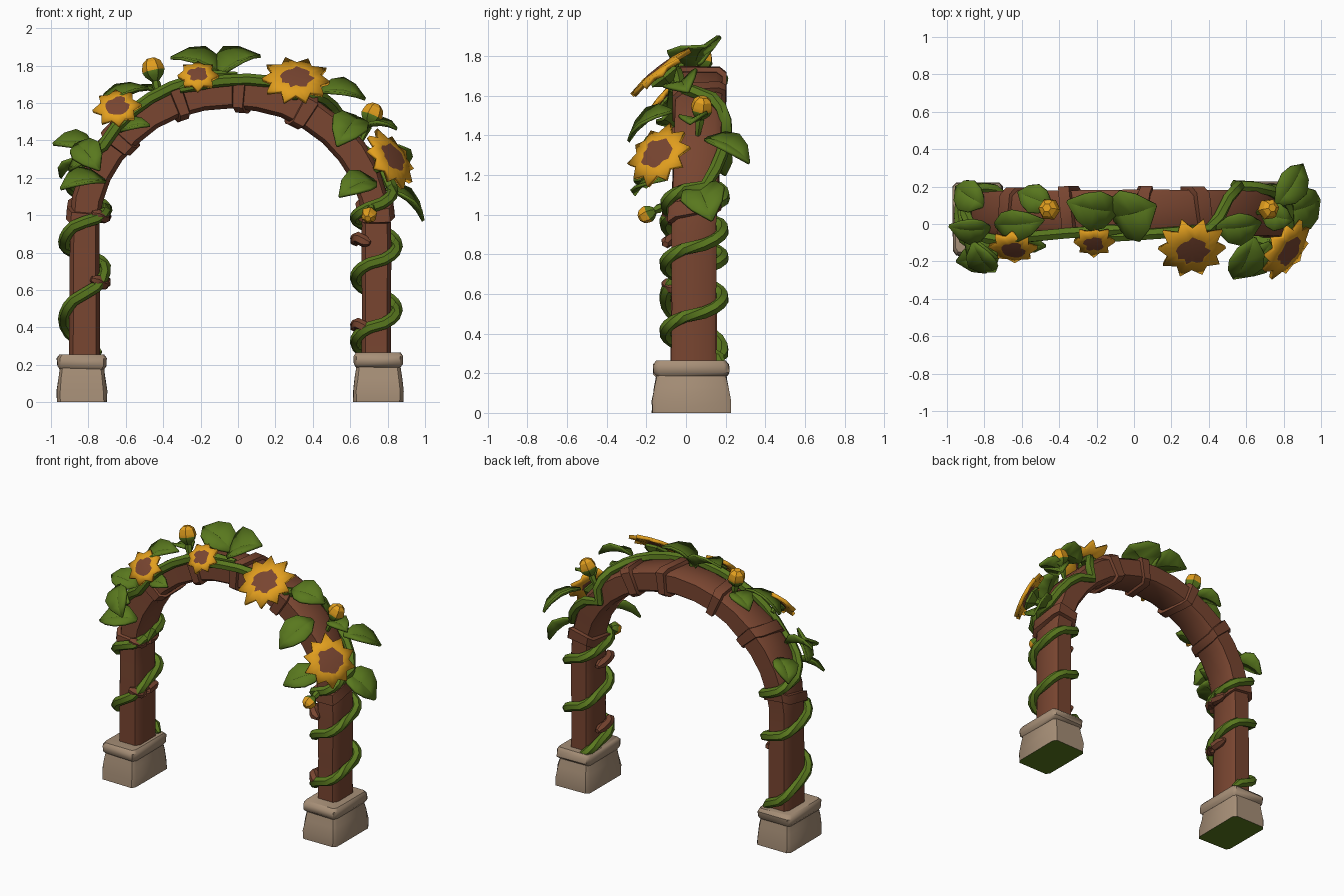
import bpy, bmesh, random
from math import sin, cos, pi, radians, copysign
from mathutils import Vector as V

random.seed(4)
if "Cube" in bpy.data.objects:
    bpy.data.objects.remove(bpy.data.objects["Cube"])


def material(name, r, g, b):
    m = bpy.data.materials.new(name)
    m.use_nodes = True
    m.diffuse_color = (r, g, b, 1)
    m.node_tree.nodes["Principled BSDF"].inputs["Base Color"].default_value = (r, g, b, 1)
    return m


WOOD = material("brown_wood", .19, .06, .03)
GREEN = material("leaf_green", .1, .188, .013)
YELLOW = material("petal_yellow", .76, .345, .013)
STONE = material("warm_stone", .385, .275, .185)


def finish(name, bm, mats, thick=0, angle=32):
    """Turn a bmesh into a shaded object, optionally thickened."""
    bmesh.ops.recalc_face_normals(bm, faces=bm.faces)
    mesh = bpy.data.meshes.new(name)
    bm.to_mesh(mesh)
    bm.free()
    for m in mats:
        mesh.materials.append(m)
    ob = bpy.data.objects.new(name, mesh)
    bpy.context.scene.collection.objects.link(ob)
    bpy.ops.object.select_all(action='DESELECT')
    ob.select_set(True)
    bpy.context.view_layer.objects.active = ob
    bpy.ops.object.shade_smooth_by_angle(angle=radians(angle))
    if thick:
        mod = ob.modifiers.new("thickness", 'SOLIDIFY')
        mod.thickness, mod.offset = thick, 0


def loft(name, rings, mats, rule=None, angle=32):
    """Skin a row of equal rings and cap both ends."""
    bm = bmesh.new()
    rows = [[bm.verts.new(p) for p in ring] for ring in rings]
    for a, b in zip(rows, rows[1:]):
        for i in range(len(a)):
            j = (i + 1) % len(a)
            bm.faces.new((a[i], a[j], b[j], b[i]))
    bm.faces.new(rows[0])
    bm.faces.new(rows[-1])
    if rule:
        for f in bm.faces:
            f.material_index = rule(f.calc_center_median())
    finish(name, bm, mats, angle=angle)


# Arch path: u < 0 is the left post, 0..pi the bow, u > pi the right post
SPRING = .95


def path(u, a, gap=0, power=.35):
    t = min(max(u, 0), pi)
    drop = min(u, 0) + min(pi - u, 0)
    centre = V((-.04 + .78 * cos(t), .04 + .03 * sin(t), SPRING + .7 * sin(t) + drop))
    c, s = (copysign(abs(f(a)) ** power, f(a)) for f in (cos, sin))
    out = V((cos(t), 0, sin(t)))
    return centre + out * c * (.083 + gap) + V((0, s * (.118 + gap), 0))


def section(u, gap=0, tilt=0):
    angles = [pi / 8 + k * pi / 4 for k in range(8)]
    return [path(u + tilt * sin(a), a, gap) for a in angles]


stations = [-.75, -.4, -.15] + [k * pi / 16 for k in range(17)] + [pi + .15, pi + .4, pi + .75]
loft("wooden_arch", [section(u, random.uniform(-.004, .005)) for u in stations], [WOOD], angle=40)

# Bark bands round the arch
for i, (u, half, tilt) in enumerate([
        (.12, .06, .06), (1.07, .055, .04), (1.48, .045, -.04),
        (1.95, .045, .03), (2.42, .055, -.04), (pi - .1, .05, -.06)]):
    rings = [(u - half, -.01), (u - half * .8, .02), (u + half * .8, .02), (u + half, -.01)]
    loft(f"bark_band_{i + 1}", [section(w, g, tilt) for w, g in rings], [WOOD], angle=40)


# Stone feet with mossy undersides
def block(name, x, levels):
    rings = []
    for z, hx, hy in levels:
        ring = []
        for k in range(8):
            a = pi / 8 + k * pi / 4
            c, s = (copysign(abs(f(a)) ** .16, f(a)) for f in (cos, sin))
            wob = random.uniform(.98, 1.02)
            ring.append(V((x + c * hx * wob, .027 + s * hy * wob, z)))
        rings.append(ring)
    loft(name, rings, [STONE, GREEN], lambda c: int(c.z < .002), angle=45)


for side, x, lift in (("left", .75, .01), ("right", -.835, 0)):
    block(side + "_foot", x, [(0, .135, .2), (.06, .136, .2), (.13, .128, .19), (.2, .117, .175)])
    block(side + "_foot_collar", x, [(.175 + lift, .12, .175), (.195 + lift, .134, .193),
                                     (.235 + lift, .134, .192), (.255 + lift, .12, .176)])


# Climbing vines and twigs: tubes following (u, wrap angle) keys around the arch
def tube(name, pts, radius, mat=GREEN, sides=6):
    rings = []
    for i, p in enumerate(pts):
        d = (pts[min(i + 1, len(pts) - 1)] - pts[max(i - 1, 0)]).normalized()
        x = d.cross(V((.1, 1, .1))).normalized()
        y = d.cross(x)
        r = radius * (.5 if i in (0, len(pts) - 1) else 1)
        rings.append([p + x * r * cos(k * 2 * pi / sides) + y * r * sin(k * 2 * pi / sides)
                      for k in range(sides)])
    loft(name, rings, [mat], angle=50)


def vine(name, keys, mat=GREEN):
    pts = []
    for (u, a), (v, b) in zip(keys, keys[1:]):
        n = max(4, int(abs(b - a) / 22))
        pts += [path(u + (v - u) * k / n, radians(a + (b - a) * k / n), .028, .65) for k in range(n)]
    tube(name, pts, .032, mat)


vine("left_vine", [(-.7, -258), (.24, 731), (.7, 815), (1.05, 690), (1.6, 660), (2, 650)])
vine("right_vine", [(pi + .69, 130), (pi + .51, 0), (pi + .23, -180), (pi + .1, -360),
                    (pi - .14, -540), (pi - .27, -720), (pi - .6, -795),
                    (pi - 1.2, -765), (pi - 1.75, -745)])
for i, u in enumerate((-.55, -.09, pi + .3, pi - .08)):
    vine(f"bark_twig_{i + 1}", [(u, 165), (u + .02, 215), (u - .02, 275)], WOOD)


# Leaves: folded pointed ovals from base to tip; lean tilts the upper face to front or back
def leaf(name, base, tip, width, lean):
    base, tip = V(base), V(tip)
    d = tip - base
    up = V((tip.x * .5, lean, .8))
    side = d.cross(up).normalized()
    up = side.cross(d).normalized()
    bm = bmesh.new()
    rows = []
    for t, w in ((0, .15), (.22, .8), (.48, 1), (.75, .7), (1, .04)):
        mid = base + d * t + up * d.length * .45 * t * (1 - t)
        edge = side * w * width / 2
        rows.append([bm.verts.new(mid + edge * k + up * abs(k) * w * width * .16) for k in (-1, 0, 1)])
    for a, b in zip(rows, rows[1:]):
        for k in (0, 1):
            bm.faces.new((a[k], a[k + 1], b[k + 1], b[k]))
    finish(name, bm, [GREEN], thick=.016)


for i, spec in enumerate([
        ((-.77, -.02, 1.36), (-.99, -.01, 1.38), .16, -.5),
        ((-.71, -.12, 1.18), (-.95, -.2, 1.14), .19, -.6),
        ((-.86, -.1, 1.38), (-.74, -.25, 1.24), .17, -.5),
        ((-.74, 0, 1.56), (-.48, .02, 1.68), .18, -.3),
        ((-.63, -.06, 1.45), (-.47, -.12, 1.48), .11, -.5),
        ((-.09, .07, 1.76), (-.36, .12, 1.84), .23, -.25),
        ((-.11, .04, 1.74), (.12, .1, 1.85), .3, -.2),
        ((.44, -.02, 1.66), (.68, .01, 1.62), .19, -.4),
        ((.64, -.07, 1.52), (.53, -.29, 1.37), .2, -.5),
        ((.73, -.1, 1.18), (.54, -.26, 1.1), .18, -.5),
        ((.79, .06, 1.14), (.99, .13, .97), .23, -.2),
        ((.76, .1, 1.38), (.9, .32, 1.26), .18, .1),
        ((-.8, .1, 1.3), (-.95, .2, 1.2), .18, .1),
        ((-.44, .1, 1.67), (-.62, .17, 1.62), .16, .1),
        ((.68, .06, 1.47), (.85, .02, 1.46), .15, -.2),
        ((-.9, -.08, 1.24), (-.73, -.18, 1.32), .14, -.6)]):
    leaf(f"leaf_{i + 1}", *spec)


# Flowers: a pointed star of petals, a ragged brown heart and a green calyx
def axes(n):
    n = V(n).normalized()
    x = n.cross(V((0, 1, .3))).normalized()
    return x, n.cross(x), n


def flower(name, centre, normal, R, n=10):
    centre = V(centre)
    x, y, z = axes(normal)

    def at(r, a, h):
        return centre + (x * cos(a) + y * sin(a)) * r * R + z * h * R

    bm = bmesh.new()
    hub = bm.verts.new(at(0, 0, .1))
    inner, outer = [], []
    for k in range(2 * n):
        a = k * pi / n
        inner.append(bm.verts.new(at(random.uniform(.36, .54), a, .1)))
        outer.append(bm.verts.new(at(.73, a, .06) if k % 2 else at(random.uniform(.96, 1.08), a, 0)))
    for k in range(2 * n):
        j = (k + 1) % (2 * n)
        bm.faces.new((inner[k], inner[j], outer[j], outer[k]))
        bm.faces.new((hub, inner[k], inner[j])).material_index = 1
    finish(name + "_petals", bm, [YELLOW, WOOD], thick=.025, angle=20)
    ring = [k * pi / 3 for k in range(6)]
    loft(name + "_calyx", [[at(r, a, h) for a in ring]
                           for r, h in ((.12, -.6), (.18, -.35), (.5, -.14), (.45, -.04))], [GREEN])


flower("right_flower", (-.645, -.12, 1.57), (-.1, -.75, .6), .125, 8)
flower("top_flower", (-.215, -.09, 1.74), (0, -.7, .7), .108, 8)
flower("large_flower", (.31, -.125, 1.715), (.05, -.62, .78), .185)
flower("left_flower", (.81, -.135, 1.295), (.7, -.5, .5), .175)


# Buds: green cups with large yellow tops on short stems
def bud(name, root, top, size):
    root, top = V(root), V(top)
    x, y, z = axes(top - root)
    rings = []
    for r, h in ((.35, -1.2), (.85, -.7), (1.05, -.25), (1, .1), (.85, .6), (.4, .95)):
        rings.append([top + (x * cos(k * pi / 3) + y * sin(k * pi / 3)) * r * size + z * h * size
                      for k in range(6)])
    loft(name, rings, [GREEN, YELLOW], lambda c: int((c - top).dot(z) > -.15 * size))
    tube(name + "_stem", [root, root.lerp(top, .5), top - z * size * .8], .025)


bud("right_bud", (-.42, .06, 1.62), (-.455, .08, 1.785), .058)
bud("left_bud", (.66, .06, 1.4), (.72, .08, 1.545), .056)
bud("small_bud", (.72, -.08, 1.06), (.7, -.2, 1.0), .043)
